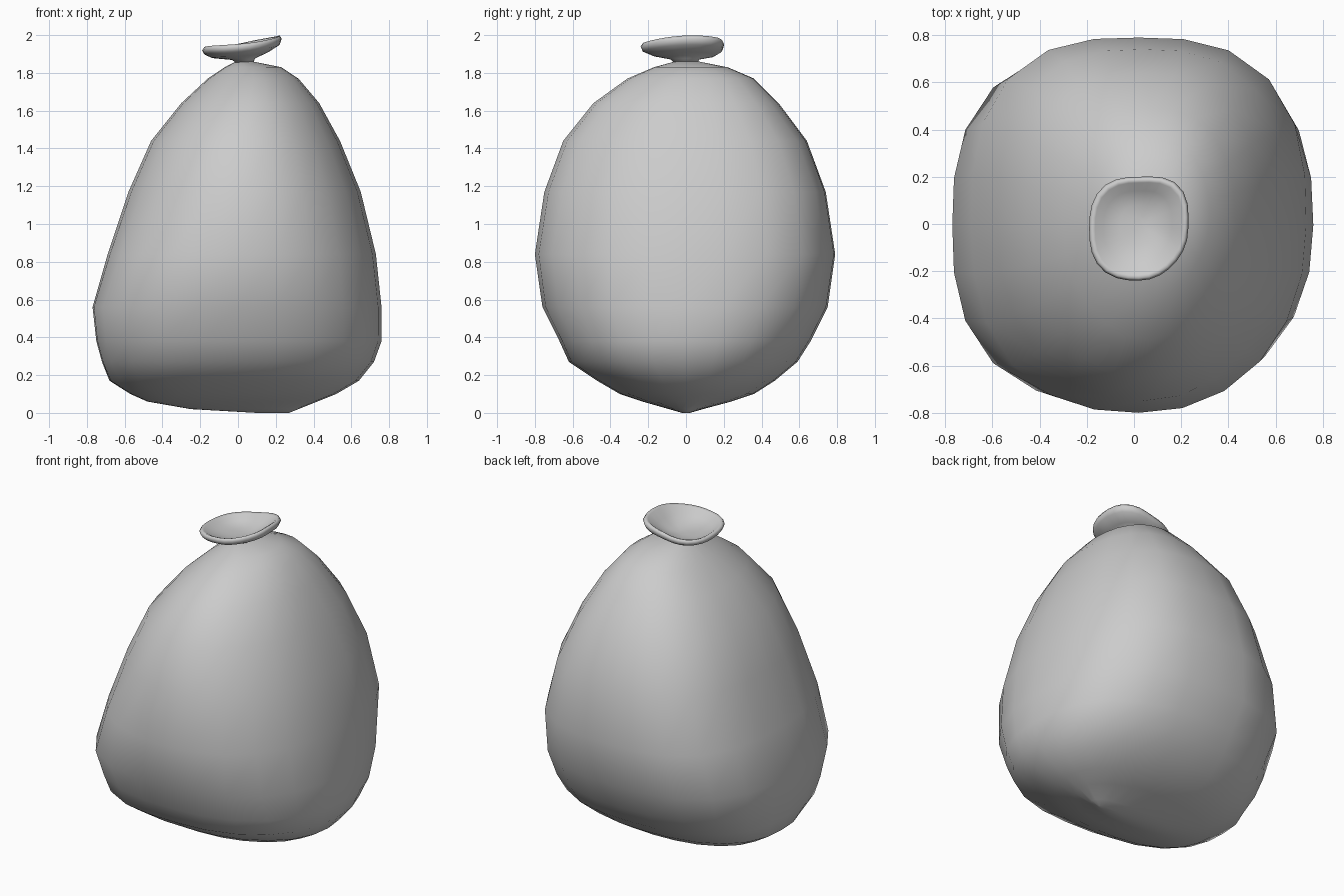
import bpy, bmesh, math


def loft(name, rings, sides, low, high):
    """Skin rounded-square rings: (z, x_left, x_right, y_front, y_back, power, tilt).
    low / high: corner bulges (back right, back left, front left, front right)."""
    bm = bmesh.new()
    loops = []
    for z, xl, xr, yf, yb, power, tilt in rings:
        cx, cy = (xl + xr) / 2, (yf + yb) / 2
        hx, hy = (xr - xl) / 2, (yb - yf) / 2
        t = min(1, max(0, (z - 0.4) / 0.6))
        loop = []
        for i in range(sides):
            a = 2 * math.pi * i / sides
            c, s = math.cos(a), math.sin(a)
            q = i * 4 // sides
            bulge = low[q] + (high[q] - low[q]) * t
            r = (abs(c) ** power + abs(s) ** power) ** (-1 / power)
            r *= 1 + bulge * math.sin(2 * a) ** 2
            dz = tilt * (c + 0.05 * s + 0.25 * math.cos(2 * a - 0.9))
            loop.append(bm.verts.new((cx + hx * r * c, cy + hy * r * s, z + dz)))
        loops.append(loop)
    for lo, hi in zip(loops, loops[1:]):
        for i in range(sides):
            j = (i + 1) % sides
            bm.faces.new((lo[i], lo[j], hi[j], hi[i]))
    bm.faces.new(loops[0][::-1])
    bm.faces.new(loops[-1])
    bmesh.ops.recalc_face_normals(bm, faces=bm.faces[:])
    mesh = bpy.data.meshes.new(name)
    bm.to_mesh(mesh)
    bm.free()
    mesh.shade_smooth()
    obj = bpy.data.objects.new(name, mesh)
    bpy.context.collection.objects.link(obj)
    return obj


# Full sack body: bottom seam ridge runs along x, gathered to a neck on top
body = [
    (0.00, 0.10, 0.27, -0.02, 0.02, 2.0, 0),
    (0.02, -0.25, 0.32, -0.09, 0.09, 2.0, 0),
    (0.06, -0.48, 0.42, -0.23, 0.24, 2.1, 0),
    (0.10, -0.57, 0.52, -0.35, 0.36, 2.2, 0),
    (0.17, -0.68, 0.64, -0.47, 0.47, 2.3, 0),
    (0.27, -0.72, 0.72, -0.62, 0.59, 2.4, 0),
    (0.38, -0.75, 0.76, -0.67, 0.66, 2.4, 0),
    (0.56, -0.77, 0.76, -0.76, 0.75, 2.5, 0),
    (0.84, -0.69, 0.73, -0.80, 0.79, 2.5, 0),
    (1.17, -0.58, 0.65, -0.75, 0.74, 2.4, 0),
    (1.44, -0.46, 0.54, -0.65, 0.64, 2.3, 0),
    (1.64, -0.30, 0.43, -0.49, 0.49, 2.2, 0),
    (1.77, -0.16, 0.32, -0.31, 0.36, 2.1, 0),
    (1.83, -0.07, 0.23, -0.17, 0.22, 2.0, 0),
    (1.86, -0.01, 0.08, -0.06, 0.07, 2.0, 0),
]
loft("sack_body", body, 24, (0.0, 0.015, 0.04, -0.025), (0.035, 0.035, -0.03, -0.05))

# Flared open mouth above the tie, with a rolled rim and a hollow bowl
mouth = [
    (1.850, -0.01, 0.08, -0.06, 0.06, 2.0, 0.000),
    (1.872, -0.03, 0.09, -0.08, 0.07, 2.0, 0.004),
    (1.892, -0.14, 0.16, -0.17, 0.15, 2.3, 0.015),
    (1.920, -0.18, 0.22, -0.23, 0.19, 2.5, 0.024),
    (1.945, -0.19, 0.23, -0.24, 0.20, 2.6, 0.030),
    (1.961, -0.18, 0.22, -0.23, 0.19, 2.6, 0.031),
    (1.955, -0.165, 0.205, -0.215, 0.175, 2.6, 0.029),
    (1.920, -0.13, 0.16, -0.17, 0.14, 2.4, 0.018),
    (1.897, -0.06, 0.10, -0.09, 0.08, 2.2, 0.006),
    (1.890, -0.01, 0.05, -0.03, 0.03, 2.0, 0.000),
]
corners = (0.07, 0.0, 0.0, -0.09)
loft("sack_mouth", mouth, 28, corners, corners)
